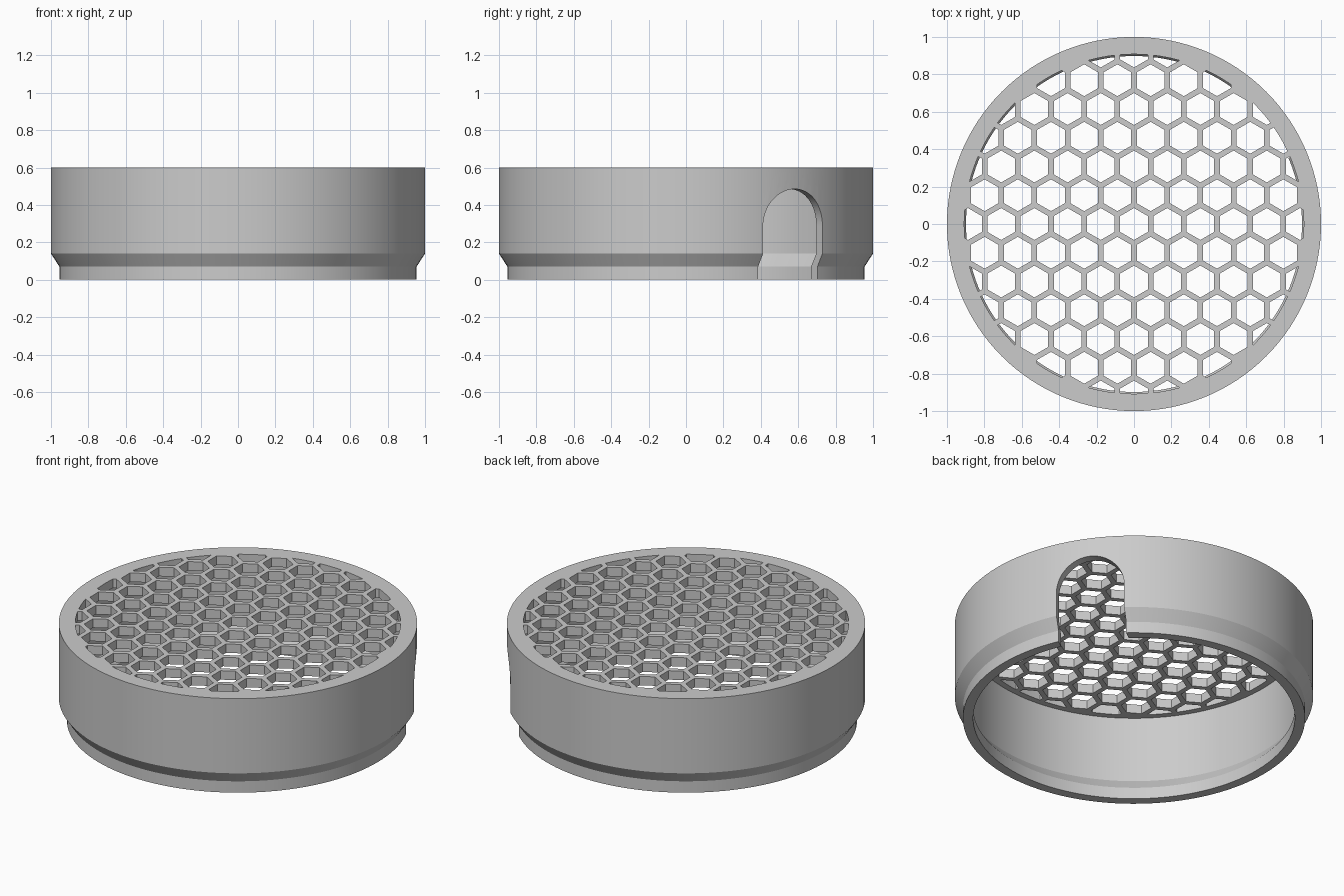
import bpy, bmesh, math
from mathutils import Matrix, Vector

if "Cube" in bpy.data.objects:
    bpy.data.objects.remove(bpy.data.objects["Cube"], do_unlink=True)

SEGMENTS = 128
PITCH = 0.1775          # distance between honeycomb cells
BAR = 0.03              # honeycomb bar width
TOP, GRID_BOTTOM = 0.6, 0.545

grey = bpy.data.materials.new("light grey plastic")
grey.use_nodes = True
grey.diffuse_color = (0.6, 0.6, 0.6, 1)
grey.node_tree.nodes["Principled BSDF"].inputs["Base Color"].default_value = (0.6, 0.6, 0.6, 1)


def make_object(name, bm, helper=False):
    bmesh.ops.recalc_face_normals(bm, faces=bm.faces)
    mesh = bpy.data.meshes.new(name)
    bm.to_mesh(mesh)
    bm.free()
    mesh.materials.append(grey)
    obj = bpy.data.objects.new(name, mesh)
    bpy.context.collection.objects.link(obj)
    if helper:
        obj.hide_render = True
        obj.display_type = 'WIRE'
    return obj


def add_prism(bm, points, direction):
    face = bm.faces.new([bm.verts.new(p) for p in points])
    ext = bmesh.ops.extrude_face_region(bm, geom=[face])
    moved = [v for v in ext["geom"] if isinstance(v, bmesh.types.BMVert)]
    bmesh.ops.translate(bm, verts=moved, vec=direction)


def circle(radius, count, z, start=0.0):
    return [Vector((radius * math.cos(start + i * math.tau / count),
                    radius * math.sin(start + i * math.tau / count), z)) for i in range(count)]


def add_boolean(obj, cutter, operation):
    mod = obj.modifiers.new(cutter.name, 'BOOLEAN')
    mod.operation = operation
    mod.solver = 'EXACT'
    mod.object = cutter


# Cap body: a stepped wall with a closed top, outside then inside
profile = [(1.0, TOP), (1.0, 0.14), (0.955, 0.07), (0.955, 0.0),
           (0.898, 0.0), (0.898, 0.07), (0.945, 0.14), (0.945, GRID_BOTTOM)]
bm = bmesh.new()
rings = [[bm.verts.new(p) for p in circle(r, SEGMENTS, z)] for r, z in profile]
for a, b in zip(rings, rings[1:]):
    for i in range(SEGMENTS):
        j = (i + 1) % SEGMENTS
        bm.faces.new((a[i], a[j], b[j], b[i]))
bm.faces.new(rings[0])
bm.faces.new(rings[-1])
cap = make_object("honeycomb_cap", bm)

# Honeycomb cells, trimmed to a round opening
bm = bmesh.new()
cell_radius = (PITCH - BAR) / math.sqrt(3)
row_step = PITCH * math.sqrt(3) / 2
for row in range(-6, 7):
    for col in range(-6, 7):
        centre = Vector(((col + 0.5 * (row % 2)) * PITCH, row * row_step, 0))
        if centre.length < 0.96:
            hexagon = circle(cell_radius, 6, GRID_BOTTOM - 0.1, math.pi / 6)
            add_prism(bm, [p + centre for p in hexagon], (0, 0, 0.3))
cells = make_object("cell_cutter", bm, helper=True)

bm = bmesh.new()
add_prism(bm, circle(0.908, SEGMENTS, GRID_BOTTOM - 0.05), (0, 0, 0.2))
opening = make_object("opening_trim", bm, helper=True)

# Arched notch through one side of the wall
bm = bmesh.new()
half = 0.195
arch = [(-half, -0.1), (half, -0.1)]
arch += [(half * math.cos(math.pi * i / 32), 0.29 + half * math.sin(math.pi * i / 32)) for i in range(33)]
add_prism(bm, [(0.6, y, z) for y, z in arch], (0.6, 0, 0))
bmesh.ops.transform(bm, matrix=Matrix.Rotation(math.radians(35.6), 4, 'Z'), verts=bm.verts)
notch = make_object("notch_cutter", bm, helper=True)

add_boolean(cells, opening, 'INTERSECT')
add_boolean(cap, cells, 'DIFFERENCE')
add_boolean(cap, notch, 'DIFFERENCE')

# Bake the cuts, then remove the cutters
bpy.context.view_layer.update()
graph = bpy.context.evaluated_depsgraph_get()
baked = bpy.data.meshes.new_from_object(cap.evaluated_get(graph))
cap.modifiers.clear()
cap.data = baked
for helper in (cells, opening, notch):
    bpy.data.objects.remove(helper, do_unlink=True)

# Smooth walls, sharp edges
bpy.ops.object.select_all(action='DESELECT')
cap.select_set(True)
bpy.context.view_layer.objects.active = cap
bpy.ops.object.shade_smooth_by_angle(angle=math.radians(20))
